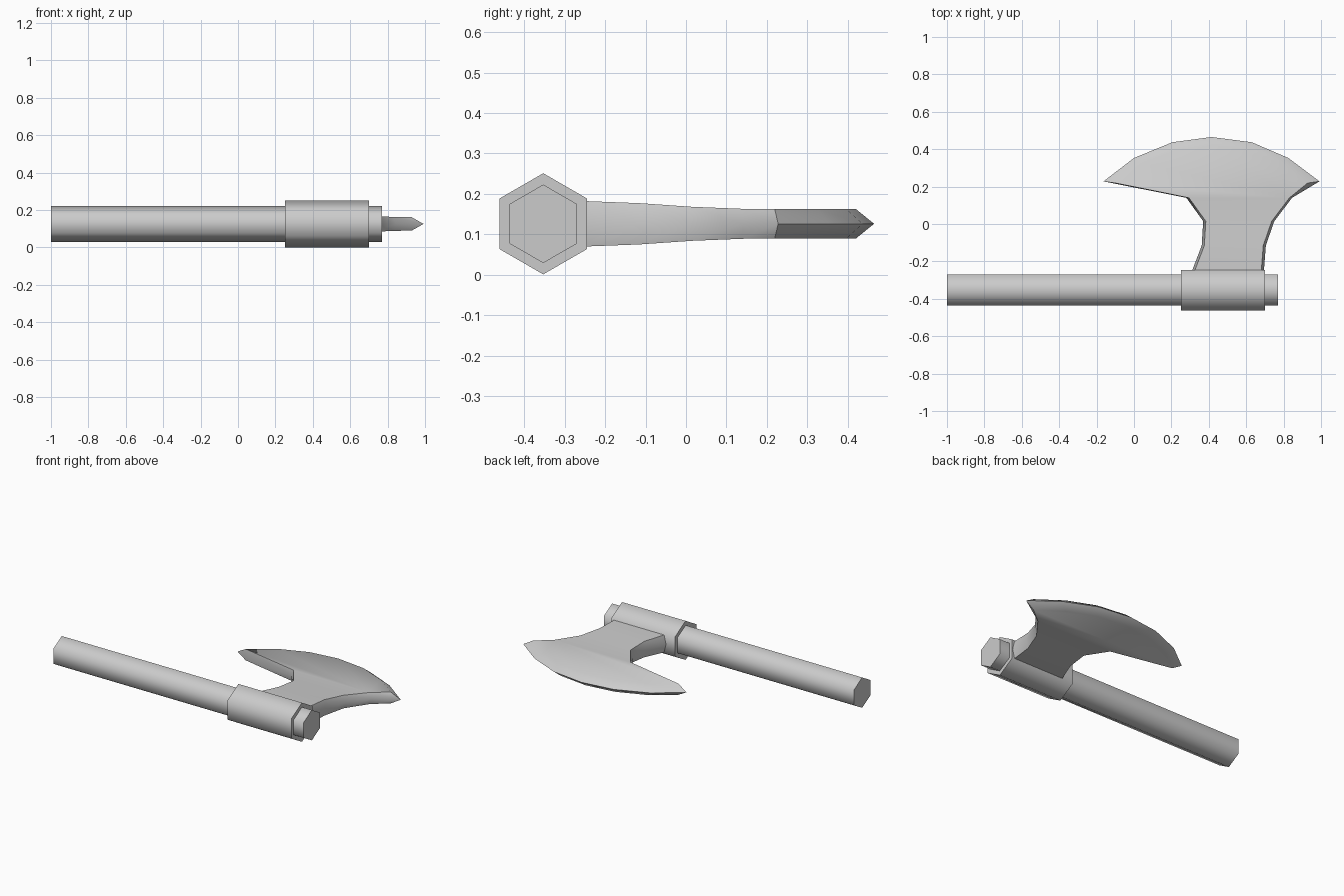
import bpy, bmesh
from math import sin, cos, pi, radians

if "Cube" in bpy.data.objects:
    bpy.data.objects.remove(bpy.data.objects["Cube"])

CY, CZ = -0.353, 0.126   # axis of the shaft


def finish(name, bm, angle):
    bmesh.ops.recalc_face_normals(bm, faces=bm.faces)
    me = bpy.data.meshes.new(name)
    bm.to_mesh(me)
    bm.free()
    ob = bpy.data.objects.new(name, me)
    bpy.context.collection.objects.link(ob)
    bpy.ops.object.select_all(action='DESELECT')
    ob.select_set(True)
    bpy.context.view_layer.objects.active = ob
    bpy.ops.object.shade_smooth_by_angle(angle=radians(angle))
    return ob


def hex_prism(name, x0, x1, r):
    bm = bmesh.new()
    a, b = [[bm.verts.new((x, CY + r * sin(i * pi / 3), CZ + r * cos(i * pi / 3)))
             for i in range(6)] for x in (x0, x1)]
    bm.faces.new(a)
    bm.faces.new(b)
    for i in range(6):
        j = (i + 1) % 6
        bm.faces.new((a[i], a[j], b[j], b[i]))
    return finish(name, bm, 65)


# Shaft and the socket around it
hex_prism("handle", -1.0, 0.77, 0.097)
hex_prism("socket", 0.25, 0.70, 0.125)

# Blade neck stations: y, left x, right x, half thickness
neck = [(-0.29, 0.295, 0.695, 0.056), (-0.246, 0.312, 0.695, 0.056),
        (-0.115, 0.362, 0.705, 0.051), (0.015, 0.37, 0.75, 0.042),
        (0.14, 0.28, 0.845, 0.037)]
# Cutting edge from left tip to right tip
arc = [(-0.163, 0.228), (0.0, 0.353), (0.205, 0.437), (0.415, 0.465),
       (0.63, 0.437), (0.825, 0.353), (0.992, 0.228)]

bm = bmesh.new()
# Sharp middle outline: up the left side, over the arc, down the right side
mid = [bm.verts.new((xl, y, CZ)) for y, xl, xr, h in neck]
mid += [bm.verts.new((x, y, CZ)) for x, y in arc]
mid += [bm.verts.new((xr, y, CZ)) for y, xl, xr, h in reversed(neck)]
n, total = len(neck), len(mid)

# Inset cheek on each side, joined to the middle outline by a bevel
for s in (1, -1):
    cheek = [bm.verts.new((xl + 0.014, y, CZ + s * h)) for y, xl, xr, h in neck]
    cheek += [bm.verts.new((0.415 + (x - 0.415) * 0.89, 0.17 + (y - 0.17) * 0.85,
                            CZ + s * 0.036)) for x, y in arc]
    cheek += [bm.verts.new((xr - 0.014, y, CZ + s * h))
              for y, xl, xr, h in reversed(neck)]
    for i in range(total):
        j = (i + 1) % total
        bm.faces.new((mid[i], mid[j], cheek[j], cheek[i]))
    for i in range(n - 1):
        bm.faces.new((cheek[i], cheek[i + 1], cheek[total - 2 - i], cheek[total - 1 - i]))
    bm.faces.new(cheek[n - 1:total - n + 1])
finish("axe_blade", bm, 60)
